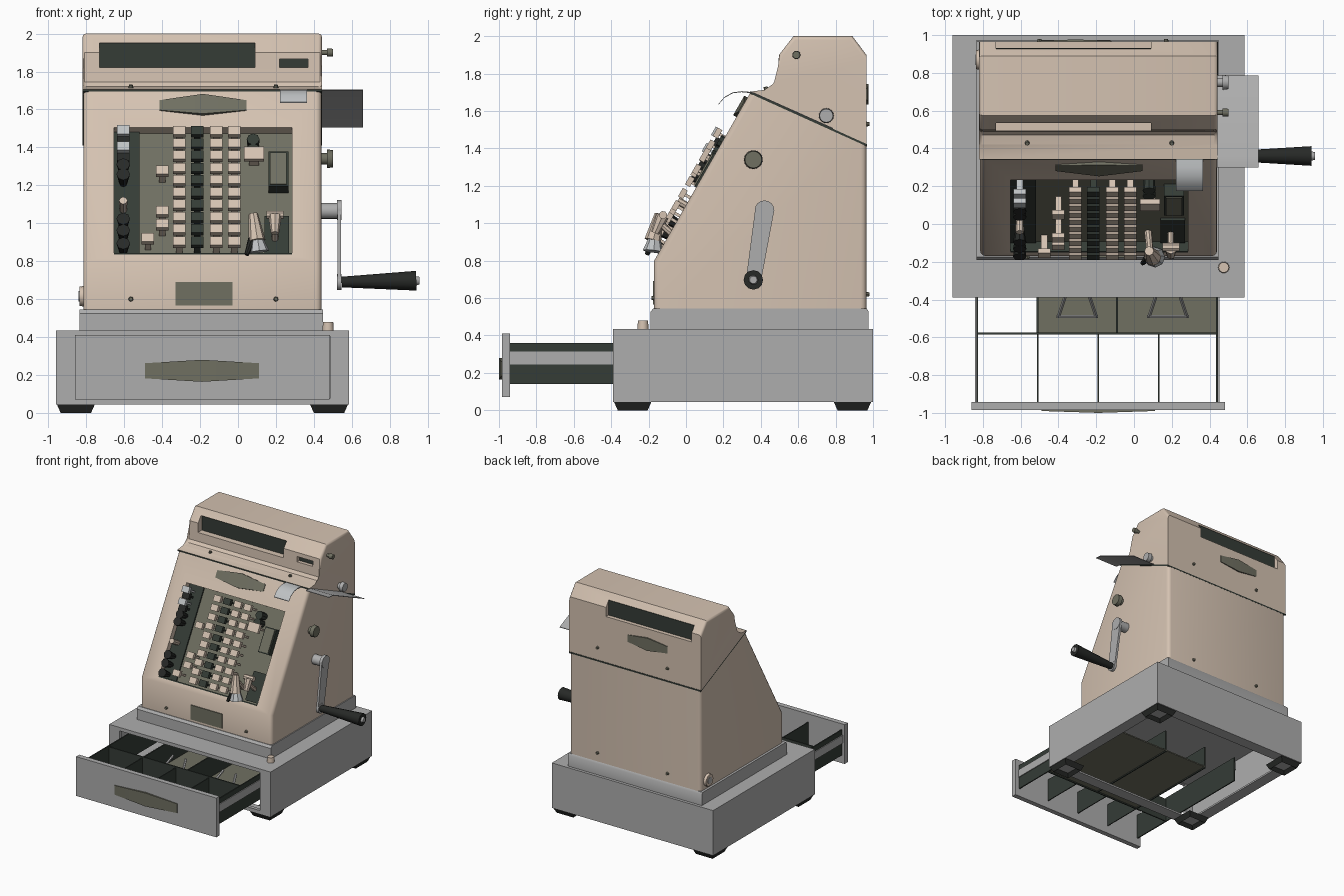
import bpy, bmesh, math
from mathutils import Matrix, Vector

old = bpy.data.objects.get("Cube")
if old:
    bpy.data.objects.remove(old, do_unlink=True)


def material(name, r, g, b):
    m = bpy.data.materials.new(name)
    m.use_nodes = True
    m.diffuse_color = (r, g, b, 1)
    node = m.node_tree.nodes["Principled BSDF"]
    node.inputs["Base Color"].default_value = (r, g, b, 1)
    node.inputs["Roughness"].default_value = 0.6
    return m


BEIGE = material("beige enamel", 0.66, 0.54, 0.44)
GREY = material("grey metal", 0.42, 0.42, 0.42)
GREEN = material("dark green", 0.035, 0.045, 0.037)
OLIVE = material("olive grey", 0.16, 0.16, 0.12)
BLACK = material("black rubber", 0.02, 0.022, 0.02)
STEEL = material("pale steel", 0.52, 0.54, 0.55)

WORLD = Matrix.Identity(4)
# keyboard slope: local x across, y up the slope, z outwards
SLOPE = Matrix.Translation((0, -0.17, 0.8)) @ Matrix.Rotation(math.atan2(0.9, 0.515), 4, "X")
FRONT = Matrix.Rotation(math.pi / 2, 4, "X")
BACK = Matrix.Rotation(math.pi, 4, "Z") @ FRONT
parts = []


def finish(name, bm, mat, frame=WORLD):
    bmesh.ops.recalc_face_normals(bm, faces=bm.faces)
    bm.transform(frame)
    me = bpy.data.meshes.new(name)
    bm.to_mesh(me)
    bm.free()
    me.materials.append(mat)
    ob = bpy.data.objects.new(name, me)
    bpy.context.scene.collection.objects.link(ob)
    parts.append(ob)
    return ob


def box(name, xs, ys, zs, mat, frame=WORLD):
    bm = bmesh.new()
    bmesh.ops.create_cube(bm, size=1)
    for v in bm.verts:
        v.co = [lo + (hi - lo) * (c + 0.5) for c, (lo, hi) in zip(v.co, (xs, ys, zs))]
    return finish(name, bm, mat, frame)


def rod(name, a, b, r1, r2, mat, frame=WORLD, sides=16):
    a, b = Vector(a), Vector(b)
    bm = bmesh.new()
    bmesh.ops.create_cone(bm, cap_ends=True, segments=sides, radius1=r1, radius2=r2, depth=(b - a).length)
    bm.transform(Matrix.Translation((a + b) / 2) @ (b - a).to_track_quat("Z", "Y").to_matrix().to_4x4())
    return finish(name, bm, mat, frame)


def prism(name, pts, x0, x1, mat, bevel=0, skip=()):
    """Side outline of (y, z) points pushed across x, outline edges rounded."""
    bm = bmesh.new()
    rings = [[bm.verts.new((x, y, z)) for y, z in pts] for x in (x0, x1)]
    n = len(pts)
    for ring in rings:
        bm.faces.new(ring)
    for i in range(n):
        j = (i + 1) % n
        bm.faces.new((rings[0][i], rings[0][j], rings[1][j], rings[1][i]))
    if bevel:
        edges = [bm.edges.get((r[i], r[(i + 1) % n])) for r in rings for i in range(n) if i not in skip]
        bmesh.ops.bevel(bm, geom=edges, offset=bevel, segments=3, profile=0.5, affect="EDGES")
    return finish(name, bm, mat)


def sheet(name, path, x0, x1, mat):
    return prism(name, path + [(y, z - 0.005) for y, z in reversed(path)], x0, x1, mat)


def lens(name, frame, at, w, h, h_end, d):
    """Six-sided badge with a raised middle ridge."""
    x, y, z = at
    bm = bmesh.new()
    low, high = ([bm.verts.new((x + sx * w, y + sy * (h if sx == 0 else h_end), z + k * (d if sx == 0 else 0.005)))
                  for sx, sy in ((-1, -1), (0, -1), (1, -1), (1, 1), (0, 1), (-1, 1))] for k in (0, 1))
    bm.faces.new(low)
    for i, j, k, l in ((0, 1, 4, 5), (1, 2, 3, 4)):
        bm.faces.new([high[q] for q in (i, j, k, l)])
    for i in range(6):
        j = (i + 1) % 6
        bm.faces.new((low[i], low[j], high[j], high[i]))
    return finish(name, bm, OLIVE, frame)


def cut(target, xs, ys, zs, frame=WORLD):
    cutter = box("cutter", xs, ys, zs, target.data.materials[0], frame)
    cutter.hide_render = True
    parts.remove(cutter)
    mod = target.modifiers.new("cut", "BOOLEAN")
    mod.operation, mod.solver, mod.object = "DIFFERENCE", "EXACT", cutter
    bpy.context.view_layer.objects.active = target
    bpy.ops.object.modifier_apply(modifier=mod.name)
    bpy.data.objects.remove(cutter, do_unlink=True)


# Drawer housing, open underneath and in front
base = box("drawer_housing", (-0.96, 0.585), (-0.39, 1.0), (0.045, 0.435), GREY)
cut(base, (-0.93, 0.555), (-0.36, 0.97), (0.06, 0.41))
cut(base, (-0.86, 0.485), (-0.29, 0.9), (0, 0.1))
cut(base, (-0.86, 0.485), (-0.5, -0.3), (0.075, 0.405))
for x in (-0.855, 0.48):
    for y in (-0.285, 0.89):
        foot = box("foot", (x - 0.1, x + 0.1), (y - 0.1, y + 0.1), (0, 0.045), BLACK)
        bm = bmesh.new()
        bm.from_mesh(foot.data)
        for v in bm.verts:
            if v.co.z < 0.01:
                v.co.x, v.co.y = x + (v.co.x - x) * 0.8, y + (v.co.y - y) * 0.8
        under = min(bm.faces, key=lambda f: f.calc_center_median().z)
        bmesh.ops.inset_region(bm, faces=[under], thickness=0.03)
        bmesh.ops.translate(bm, verts=under.verts, vec=(0, 0, 0.03))
        under.material_index = 1
        bm.to_mesh(foot.data)
        bm.free()
        foot.data.materials.append(GREY)

# Open drawer
box("drawer_front", (-0.86, 0.482), (-0.985, -0.942), (0.07, 0.41), GREY)
lens("drawer_pull", FRONT, (-0.19, 0.222, 0.985), 0.3, 0.058, 0.04, 0.015)
for x, s in ((-0.83, -1), (0.44, 1)):
    box("drawer_side", (x - 0.005, x + 0.005), (-0.942, 0.3), (0.14, 0.36), GREEN)
    box("drawer_rail", sorted((x + s * 0.005, x + s * 0.012)), (-0.942, 0.3), (0.245, 0.315), GREY)
for x in (-0.51, -0.19, 0.13):
    box("coin_divider", (x - 0.004, x + 0.004), (-0.942, -0.58), (0.14, 0.34), GREEN)
box("cross_divider", (-0.825, 0.435), (-0.585, -0.575), (0.14, 0.35), GREEN)
box("note_tray_floor", (-0.51, 0.435), (-0.575, 0.3), (0.15, 0.16), OLIVE)
for x in (-0.51, -0.09):
    box("note_divider", (x - 0.005, x + 0.005), (-0.575, 0.3), (0.14, 0.34), GREEN)
for x in (-0.3, 0.18):
    rod("clip_bar", (x - 0.11, -0.49, 0.22), (x + 0.11, -0.49, 0.22), 0.01, 0.01, GREY, sides=6)
    for s in (-1, 1):
        rod("clip_arm", (x + s * 0.1, -0.49, 0.22), (x + s * 0.06, -0.37, 0.32), 0.01, 0.01, GREY, sides=6)

# Plinth and main casing
prism("plinth", [(-0.19, 0.435), (-0.19, 0.525), (-0.175, 0.545), (0.965, 0.545), (0.975, 0.53), (0.975, 0.435)],
      -0.835, 0.448, GREY)
casing = prism("casing", [(-0.17, 0.54), (-0.17, 0.8), (0.345, 1.7), (0.965, 1.42), (0.965, 0.54)],
               -0.815, 0.44, BEIGE, 0.03, (2, 4))
cut(casing, (-0.655, 0.285), (0.04, 0.812), (-0.07, 0.1), SLOPE)
prism("casing_seam", [(0.341, 1.694), (0.341, 1.706), (0.967, 1.423), (0.967, 1.411)], -0.819, 0.444, GREEN)

# Display hood with sunken windows front and back
hood = prism("display_hood", [(0.345, 1.704), (0.42, 1.713), (0.47, 1.722), (0.49, 1.745), (0.497, 1.9), (0.575, 2.0),
                              (0.89, 2.0), (0.965, 1.9), (0.965, 1.422)], -0.82, 0.443, BEIGE, 0.02, (0, 7, 8))
for name, xs, zs in (("main_window", (-0.73, 0.09), (1.82, 1.95)), ("small_window", (0.22, 0.37), (1.82, 1.865))):
    depth = 0.553 if name == "main_window" else 0.53
    cut(hood, xs, (0.4, depth), zs)
    box(name, xs, (depth - 0.006, depth + 0.002), zs, GREEN)
cut(hood, (-0.73, 0.09), (0.925, 1.1), (1.82, 1.95))
box("back_window", (-0.73, 0.09), (0.923, 0.931), (1.82, 1.95), GREEN)

# Badges, lower plate and screws
lens("front_badge", SLOPE, (-0.185, 0.945, 0), 0.23, 0.06, 0.03, 0.02)
lens("back_badge", BACK, (0.31, 1.69, 0.965), 0.19, 0.055, 0.03, 0.012)
box("lower_plate", (-0.33, -0.03), (-0.177, -0.168), (0.565, 0.69), OLIVE)
for x in (-0.565, 0.2):
    rod("lower_screw", (x, -0.165, 0.6), (x, -0.185, 0.6), 0.014, 0.01, OLIVE, sides=8)
    rod("hood_screw", (x, 0.43, 1.71), (x, 0.425, 1.73), 0.014, 0.01, OLIVE, sides=8)
for x in (-0.5, 0.17):
    for z in (0.62, 1.53):
        rod("back_screw", (x, 0.96, z), (x, 0.98, z), 0.014, 0.01, OLIVE, sides=8)

# Keyboard floor
box("keyboard_left_floor", (-0.655, -0.52), (0.04, 0.812), (-0.072, -0.05), GREEN, SLOPE)
box("keyboard_floor", (-0.52, 0.285), (0.04, 0.812), (-0.072, -0.062), OLIVE, SLOPE)
box("keyboard_lower_edge", (-0.655, 0.285), (0.04, 0.05), (-0.07, 0.002), GREEN, SLOPE)


def key(x, v, mat, w=0.066, h=0.052, n=0.03):
    box("key_cap", (x - w / 2, x + w / 2), (v - h / 2, v + h / 2), (n, n + 0.03), mat, SLOPE)
    box("key_stem", (x - w / 4, x + w / 4), (v - 0.008, v + 0.008), (-0.065, n), mat, SLOPE)


# Number columns, then single keys
for x, mat in ((-0.31, BEIGE), (-0.215, GREEN), (-0.115, BEIGE), (-0.02, BEIGE)):
    for row in range(10):
        key(x, 0.09 + row * 0.0745, mat)
for x, v in ((-0.4, 0.52), (-0.4, 0.275), (-0.4, 0.195), (-0.475, 0.11)):
    key(x, v, BEIGE)
key(0.085, 0.625, BEIGE, 0.105, 0.075)
for v in (0.76, 0.66):
    key(-0.605, v, STEEL, n=0.04)
    key(-0.605, v - 0.045, BLACK, n=0.01)
for v in (0.56, 0.5, 0.34, 0.23, 0.16, 0.08):
    mat = BEIGE if v == 0.34 else BLACK
    rod("round_key", (-0.605, v, -0.05), (-0.605, v, 0.05), 0.02, 0.022 if v == 0.34 else 0.036, mat, SLOPE, 8)
for v in (0.73, 0.67):
    rod("right_button", (0.08, v, -0.06), (0.08, v, 0.02), 0.03, 0.034, GREEN, SLOPE, 8)
box("stamp_block", (0.16, 0.265), (0.45, 0.66), (-0.065, 0.01), GREEN, SLOPE)
box("stamp_cover", (0.17, 0.255), (0.46, 0.65), (0.01, 0.018), OLIVE, SLOPE)
box("lever_slot", (0.14, 0.27), (0.06, 0.3), (-0.065, -0.045), GREEN, SLOPE)

# Two function levers at the lower right
rod("lever_stem", (0.075, 0.15, -0.06), (0.085, 0.2, 0.09), 0.02, 0.018, BEIGE, SLOPE, 8)
rod("lever_grip", (0.1, 0.09, 0.06), (0.08, 0.23, 0.1), 0.045, 0.025, BEIGE, SLOPE, 8)
rod("lever_skirt", (0.11, 0.04, 0.03), (0.1, 0.11, 0.06), 0.055, 0.03, STEEL, SLOPE, 8)
rod("lever_blade", (0.045, 0.01, 0.05), (0.08, 0.11, 0.06), 0.012, 0.025, BLACK, SLOPE, 8)
rod("second_lever_stem", (0.195, 0.16, -0.06), (0.195, 0.19, 0.08), 0.018, 0.018, BEIGE, SLOPE, 8)
rod("second_lever_body", (0.195, 0.13, 0.07), (0.195, 0.23, 0.08), 0.022, 0.035, BEIGE, SLOPE, 8)
rod("second_lever_bar", (0.15, 0.235, 0.08), (0.24, 0.235, 0.08), 0.022, 0.022, BEIGE, SLOPE, 8)

# Paper slip and side paper guide
sheet("paper_slip", [(0.175, 1.64), (0.205, 1.675), (0.25, 1.7), (0.3, 1.706), (0.37, 1.7)], 0.222, 0.365, STEEL)
sheet("paper_guide", [(0.3, 1.705), (0.36, 1.7), (0.785, 1.51)], 0.44, 0.66, GREY)

# Crank on the left side of the machine
rod("crank_shaft", (0.43, 0.42, 1.065), (0.53, 0.42, 1.065), 0.042, 0.042, GREY)
rod("crank_hub", (0.522, 0.42, 1.07), (0.547, 0.42, 1.07), 0.052, 0.052, GREY)
rod("crank_end", (0.522, 0.36, 0.69), (0.547, 0.36, 0.69), 0.042, 0.042, GREY)
prism("crank_arm", [(0.37, 1.075), (0.47, 1.06), (0.4, 0.685), (0.32, 0.695)], 0.525, 0.544, GREY)
rod("crank_handle", (0.547, 0.36, 0.69), (0.94, 0.36, 0.697), 0.028, 0.052, BLACK, sides=12)
rod("crank_tip", (0.94, 0.36, 0.697), (0.957, 0.36, 0.697), 0.025, 0.02, GREY, sides=12)

# Knobs, locks and bell push
for name, y, z, r, mat in (("side_lock", 0.36, 1.34, 0.05, OLIVE), ("paper_knob", 0.75, 1.575, 0.04, GREY),
                           ("hood_lock", 0.59, 1.9, 0.022, OLIVE)):
    rod(name + "_stem", (0.43, y, z), (0.475, y, z), r * 0.6, r * 0.6, mat)
    rod(name, (0.468, y, z), (0.5, y, z), r, r * 0.9, mat)
rod("rear_lock", (-0.81, 0.87, 0.615), (-0.836, 0.87, 0.615), 0.055, 0.05, BEIGE)
rod("rear_lock_core", (-0.834, 0.87, 0.615), (-0.84, 0.87, 0.615), 0.028, 0.028, GREY)
rod("drawer_button", (0.475, -0.23, 0.43), (0.475, -0.23, 0.48), 0.03, 0.027, BEIGE)

# Smooth rounded surfaces, keep crisp edges
bpy.ops.object.select_all(action="DESELECT")
for ob in parts:
    ob.select_set(True)
bpy.context.view_layer.objects.active = casing
bpy.ops.object.shade_smooth_by_angle(angle=math.radians(35))
